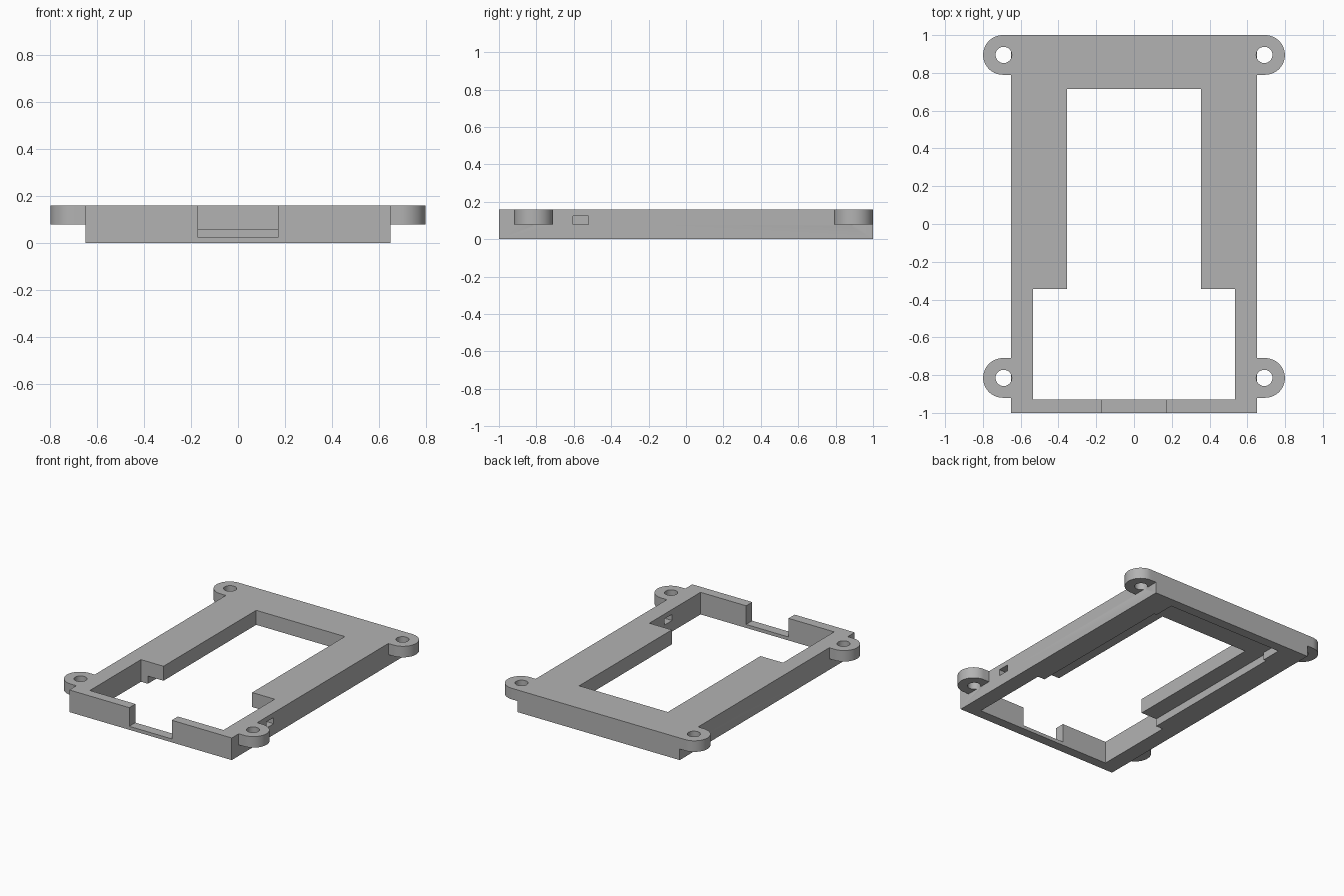
import bpy, bmesh
from math import sin, cos, pi, radians

cube = bpy.data.objects.get("Cube")
if cube:
    bpy.data.objects.remove(cube, do_unlink=True)

grey = bpy.data.materials.new("plain grey")
grey.use_nodes = True
COLOUR = (0.45, 0.45, 0.45, 1)
grey.diffuse_color = COLOUR
grey.node_tree.nodes["Principled BSDF"].inputs["Base Color"].default_value = COLOUR

TOP = 0.16


def prism(name, outline, z0, z1):
    """Extrude a flat outline from z0 up to z1."""
    bm = bmesh.new()
    base = bm.faces.new([bm.verts.new((x, y, z0)) for x, y in outline])
    grown = bmesh.ops.extrude_face_region(bm, geom=[base])["geom"]
    verts = [v for v in grown if isinstance(v, bmesh.types.BMVert)]
    bmesh.ops.translate(bm, verts=verts, vec=(0, 0, z1 - z0))
    bmesh.ops.recalc_face_normals(bm, faces=bm.faces)
    mesh = bpy.data.meshes.new(name)
    bm.to_mesh(mesh)
    bm.free()
    mesh.materials.append(grey)
    obj = bpy.data.objects.new(name, mesh)
    bpy.context.collection.objects.link(obj)
    return obj


def box(name, x0, x1, y0, y1, z0, z1):
    return prism(name, [(x0, y0), (x1, y0), (x1, y1), (x0, y1)], z0, z1)


def mirrored(half):
    """Complete an outline from its +x half."""
    return half + [(-x, y) for x, y in reversed(half)]


def arc(cx, cy, r, start, end, steps):
    angles = [start + (end - start) * i / steps for i in range(steps + 1)]
    return [(cx + r * cos(a), cy + r * sin(a)) for a in angles]


def combine(target, tool, operation):
    mod = target.modifiers.new(operation.lower(), 'BOOLEAN')
    mod.operation, mod.solver, mod.object = operation, 'EXACT', tool
    bpy.ops.object.select_all(action='DESELECT')
    bpy.context.view_layer.objects.active = target
    target.select_set(True)
    bpy.ops.object.modifier_apply(modifier=mod.name)
    bpy.data.objects.remove(tool, do_unlink=True)


# Outer block of the frame
frame = box("mounting_frame", -0.65, 0.65, -1, 1, 0, TOP)

# Stepped window through the frame
window = mirrored([(0.535, -0.93), (0.535, -0.345), (0.355, -0.345), (0.355, 0.715)])
combine(frame, prism("window_cutter", window, -0.1, 0.3), 'DIFFERENCE')

# Shallow recess around the window on the underside
recess = mirrored([(0.48, -0.5), (0.48, 0.78), (0.46, 0.78), (0.46, 0.93)])
combine(frame, prism("recess_cutter", recess, -0.1, 0.055), 'DIFFERENCE')

# Notch in the front wall, slot in the wall on the +x side
combine(frame, box("notch_cutter", -0.17, 0.17, -1.1, -0.9, 0.025, 0.3), 'DIFFERENCE')
combine(frame, box("slot_cutter", 0.5, 0.7, -0.605, -0.52, 0.08, 0.125), 'DIFFERENCE')

# Four screw lugs, each with a hole
for side in (-1, 1):
    for y in (-0.815, 0.895):
        outline = [(0.62, y - 0.105)] + arc(0.694, y, 0.105, -pi / 2, pi / 2, 32) + [(0.62, y + 0.105)]
        hole = arc(0.69, y, 0.043, 0, 2 * pi, 32)[:-1]
        lug = prism("lug", [(side * px, py) for px, py in outline], 0.08, TOP)
        combine(frame, lug, 'UNION')
        # The hole also clears the edge of the wall it touches
        tool = prism("hole_cutter", [(side * px, py) for px, py in hole], 0.07, 0.3)
        combine(frame, tool, 'DIFFERENCE')

# Smooth round lugs, sharp edges elsewhere
frame.select_set(True)
bpy.context.view_layer.objects.active = frame
bpy.ops.object.shade_smooth_by_angle(angle=radians(30))
